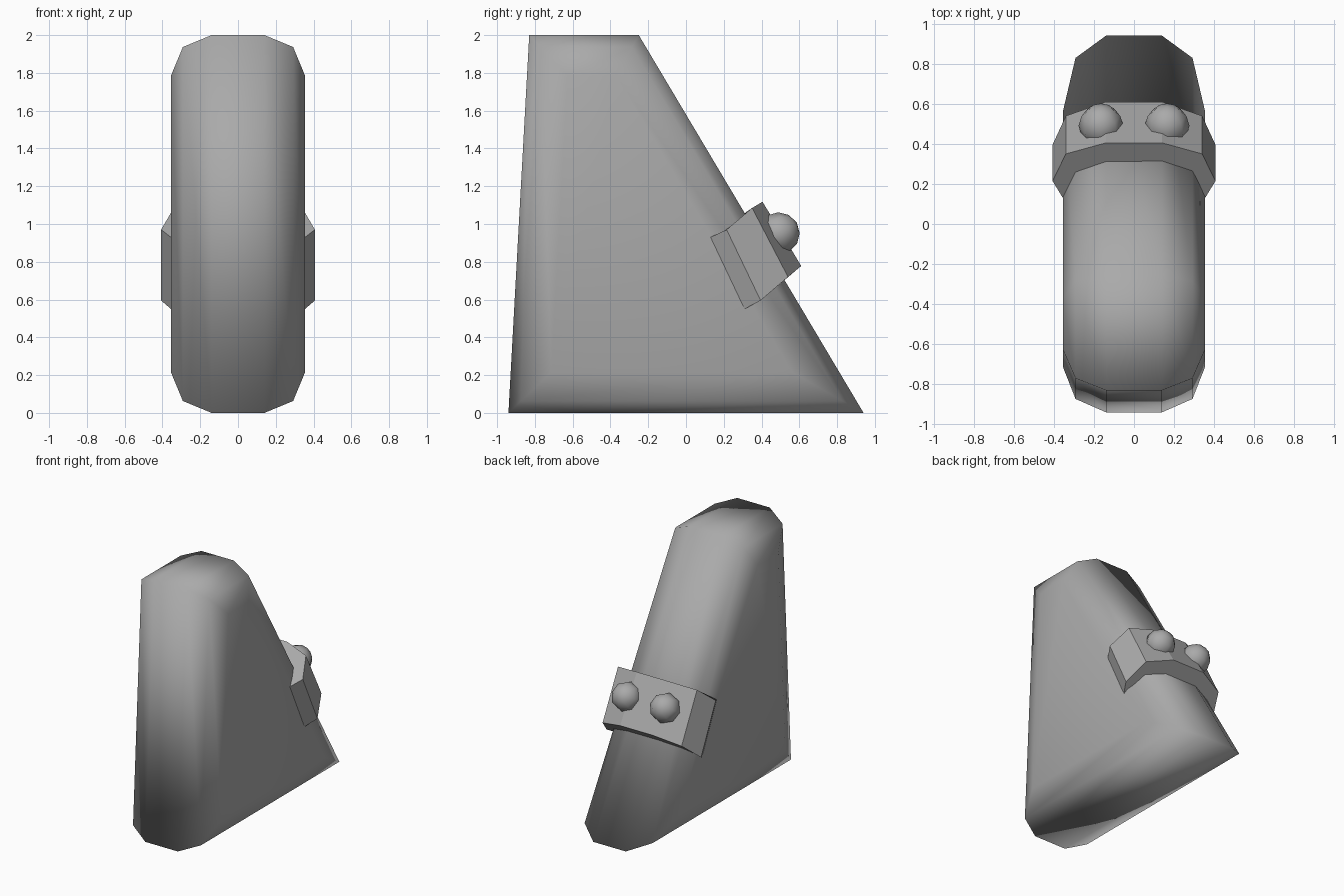
import bpy
import bmesh
from mathutils import Matrix, Vector

cube = bpy.data.objects.get("Cube")
if cube:
    bpy.data.objects.remove(cube, do_unlink=True)

grey = bpy.data.materials.new("plain_grey")
grey.use_nodes = True
grey.diffuse_color = (0.4, 0.4, 0.4, 1)
grey.node_tree.nodes["Principled BSDF"].inputs["Base Color"].default_value = (0.4, 0.4, 0.4, 1)


def finish(name, bm, smooth):
    bmesh.ops.recalc_face_normals(bm, faces=bm.faces[:])
    for face in bm.faces:
        face.smooth = smooth
    mesh = bpy.data.meshes.new(name)
    bm.to_mesh(mesh)
    bm.free()
    mesh.materials.append(grey)
    obj = bpy.data.objects.new(name, mesh)
    bpy.context.collection.objects.link(obj)
    return obj


def loft(name, rings, smooth):
    """Skin a list of equal closed rings and cap both ends."""
    bm = bmesh.new()
    loops = [[bm.verts.new(p) for p in ring] for ring in rings]
    count = len(loops[0])
    for a, b in zip(loops, loops[1:]):
        for i in range(count):
            j = (i + 1) % count
            bm.faces.new((a[i], a[j], b[j], b[i]))
    bm.faces.new(loops[0])
    bm.faces.new(loops[-1])
    return finish(name, bm, smooth)


def inset(points, dist):
    """Move every side of a counter-clockwise outline inward."""
    result = []
    for i, p in enumerate(points):
        d1 = (p - points[i - 1]).normalized()
        d2 = (points[(i + 1) % len(points)] - p).normalized()
        n1, n2 = Vector((-d1.y, d1.x)), Vector((-d2.y, d2.x))
        result.append(p + (n1 + n2) * dist / (1 + n1.dot(n2)))
    return result


# Body: side outline (y, z) with rounded left and right rims
outline = [Vector(p) for p in ((-0.94, 0), (0.94, 0), (-0.25, 2), (-0.83, 2))]
half = [(0.355, 0.215), (0.292, 0.063), (0.14, 0)]
steps = [(-x, d) for x, d in half] + [(x, d) for x, d in reversed(half)]
loft("body", [[(x, p.x, p.y) for p in inset(outline, d)] for x, d in steps], True)

# Band wrapped over the slope: (x, upper y, upper z, lower y, lower z)
band = [(0.355, 0.13, 0.93, 0.31, 0.55), (0.407, 0.215, 0.97, 0.395, 0.595),
        (0.34, 0.35, 1.085, 0.54, 0.72), (0.14, 0.405, 1.118, 0.61, 0.778)]
arch = band + [(-r[0],) + r[1:] for r in reversed(band)]
loft("band", [[(r[0], r[1], r[2]) for r in arch],
              [(r[0], r[3], r[4]) for r in arch]], False)

# Pair of round studs on the band
tilt = Vector((0, 0.86, 0.51)).to_track_quat("Z", "Y").to_matrix().to_4x4()
for side, name in ((1, "left_stud"), (-1, "right_stud")):
    bm = bmesh.new()
    bmesh.ops.create_uvsphere(bm, u_segments=8, v_segments=6, radius=0.112,
                              matrix=Matrix.Translation((side * 0.165, 0.49, 0.95)) @ tilt)
    finish(name, bm, True)
